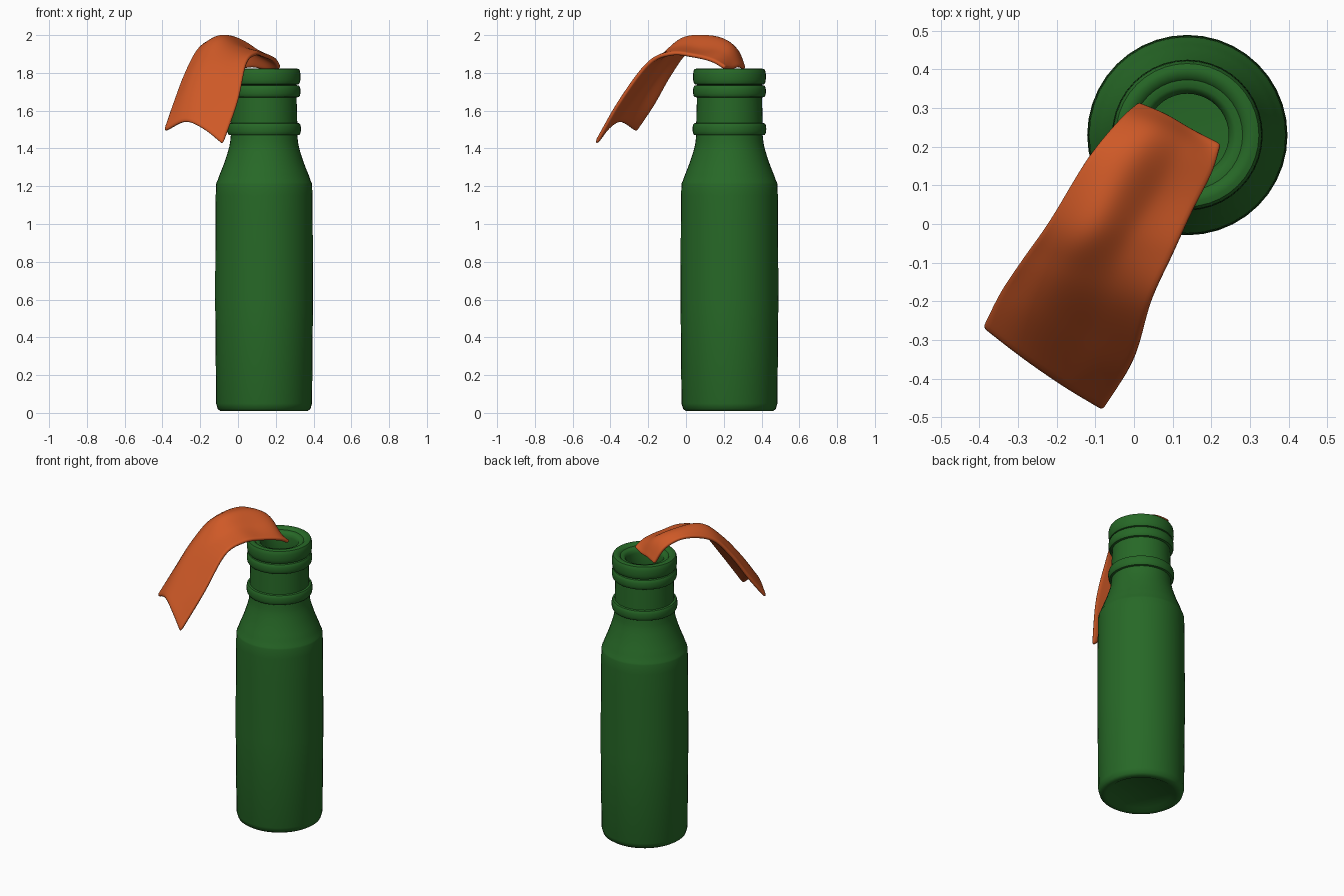
import bpy
import bmesh
import math
from mathutils import Vector

default_cube = bpy.data.objects.get("Cube")
if default_cube:
    bpy.data.objects.remove(default_cube, do_unlink=True)


def make_material(name, color):
    material = bpy.data.materials.new(name)
    material.use_nodes = True
    material.diffuse_color = color
    shader = material.node_tree.nodes["Principled BSDF"]
    shader.inputs["Base Color"].default_value = color
    shader.inputs["Roughness"].default_value = 0.6
    return material


def make_object(name, bm, material, location=(0, 0, 0)):
    bmesh.ops.recalc_face_normals(bm, faces=bm.faces)
    mesh = bpy.data.meshes.new(name)
    bm.to_mesh(mesh)
    bm.free()
    obj = bpy.data.objects.new(name, mesh)
    obj.location = location
    bpy.context.collection.objects.link(obj)
    mesh.materials.append(material)
    bpy.context.view_layer.objects.active = obj
    obj.select_set(True)
    return obj


def smooth(obj, angle):
    bpy.ops.object.select_all(action="DESELECT")
    obj.select_set(True)
    bpy.context.view_layer.objects.active = obj
    bpy.ops.object.shade_smooth_by_angle(angle=math.radians(angle))


def lathe(name, profile, material, location, segments=40):
    bm = bmesh.new()
    verts = [bm.verts.new((radius, 0, height)) for radius, height in profile]
    edges = [bm.edges.new(pair) for pair in zip(verts, verts[1:])]
    bmesh.ops.spin(bm, geom=verts + edges, axis=(0, 0, 1), cent=(0, 0, 0),
                   angle=math.tau, steps=segments, use_duplicate=False)
    bmesh.ops.remove_doubles(bm, verts=bm.verts, dist=0.0005)
    return make_object(name, bm, material, location)


def bead(inner, outer, bottom, top, steps=8):
    """Rounded collar: half of a squared-off ellipse."""
    middle, half = (bottom + top) / 2, (top - bottom) / 2
    points = []
    for i in range(steps + 1):
        angle = math.pi * (i / steps - 0.5)
        bulge = max(math.cos(angle), 0) ** 0.5
        points.append((inner + (outer - inner) * bulge, middle + half * math.sin(angle)))
    return points


def spline(points, steps):
    """Smooth curve passing through every given point."""
    padded = [2 * points[0] - points[1], *points, 2 * points[-1] - points[-2]]
    result = []
    for a, b, c, d in zip(padded, padded[1:], padded[2:], padded[3:]):
        for i in range(steps):
            t = i / steps
            result.append(b + 0.5 * t * (c - a + t * (2 * a - 5 * b + 4 * c - d
                                                      + t * (3 * (b - c) + d - a))))
    return result + [points[-1]]


green = make_material("bottle green", (0.02, 0.14, 0.02, 1))
orange = make_material("cloth orange", (0.62, 0.1, 0.02, 1))

# Bottle: base, body, shoulder, collars, lip and hollow inside
base = [(0, 0.03), (0.18, 0.025), (0.205, 0.01), (0.23, 0.01), (0.245, 0.02), (0.254, 0.05)]
shoulder = [Vector(p) for p in
            [(0.259, 0.6), (0.256, 1.15), (0.246, 1.23), (0.212, 1.32), (0.184, 1.41), (0.176, 1.47)]]
lip = [(0.165, 1.823), (0.152, 1.82), (0.143, 1.81), (0.125, 1.81), (0.113, 1.8), (0.107, 1.78)]
inside = [(0.107, 1.7), (0.13, 1.45), (0.22, 1.2), (0.235, 0.1), (0, 0.06)]
profile = (base + [tuple(p) for p in spline(shoulder, 3)]
           + bead(0.176, 0.195, 1.47, 1.535)
           + bead(0.172, 0.193, 1.67, 1.735)
           + bead(0.172, 0.193, 1.737, 1.823)
           + lip + inside)
bottle = lathe("bottle", profile, green, (0.138, 0.23, 0))
smooth(bottle, 45)

# Cloth: rows run from the bottle mouth to the hanging end
rows = [
    [(0.01, 0.31, 1.82), (0.08, 0.28, 1.83), (0.15, 0.24, 1.82), (0.225, 0.205, 1.83)],
    [(-0.04, 0.265, 1.92), (0.04, 0.235, 1.94), (0.12, 0.19, 1.9), (0.2, 0.13, 1.865)],
    [(-0.12, 0.17, 1.97), (-0.03, 0.13, 1.985), (0.06, 0.08, 1.92), (0.15, 0.03, 1.89)],
    [(-0.21, 0.02, 1.92), (-0.11, -0.01, 1.98), (-0.01, -0.04, 1.93), (0.1, -0.08, 1.9)],
    [(-0.28, -0.08, 1.79), (-0.18, -0.11, 1.88), (-0.06, -0.16, 1.86), (0.045, -0.2, 1.85)],
    [(-0.34, -0.17, 1.63), (-0.24, -0.22, 1.73), (-0.11, -0.29, 1.69), (0, -0.35, 1.65)],
    [(-0.39, -0.265, 1.49), (-0.28, -0.35, 1.54), (-0.18, -0.42, 1.5), (-0.08, -0.48, 1.42)],
]
across = [spline([Vector(p) for p in row], 6) for row in rows]
along = [spline(list(column), 6) for column in zip(*across)]
bm = bmesh.new()
grid = [[bm.verts.new(p) for p in column] for column in along]
for left, right in zip(grid, grid[1:]):
    for i in range(len(left) - 1):
        bm.faces.new((left[i], right[i], right[i + 1], left[i + 1]))
cloth = make_object("cloth", bm, orange)
thickness = cloth.modifiers.new("thickness", "SOLIDIFY")
thickness.thickness = 0.022
thickness.offset = 0
rounding = cloth.modifiers.new("rounding", "SUBSURF")
rounding.levels = rounding.render_levels = 1
smooth(cloth, 60)
